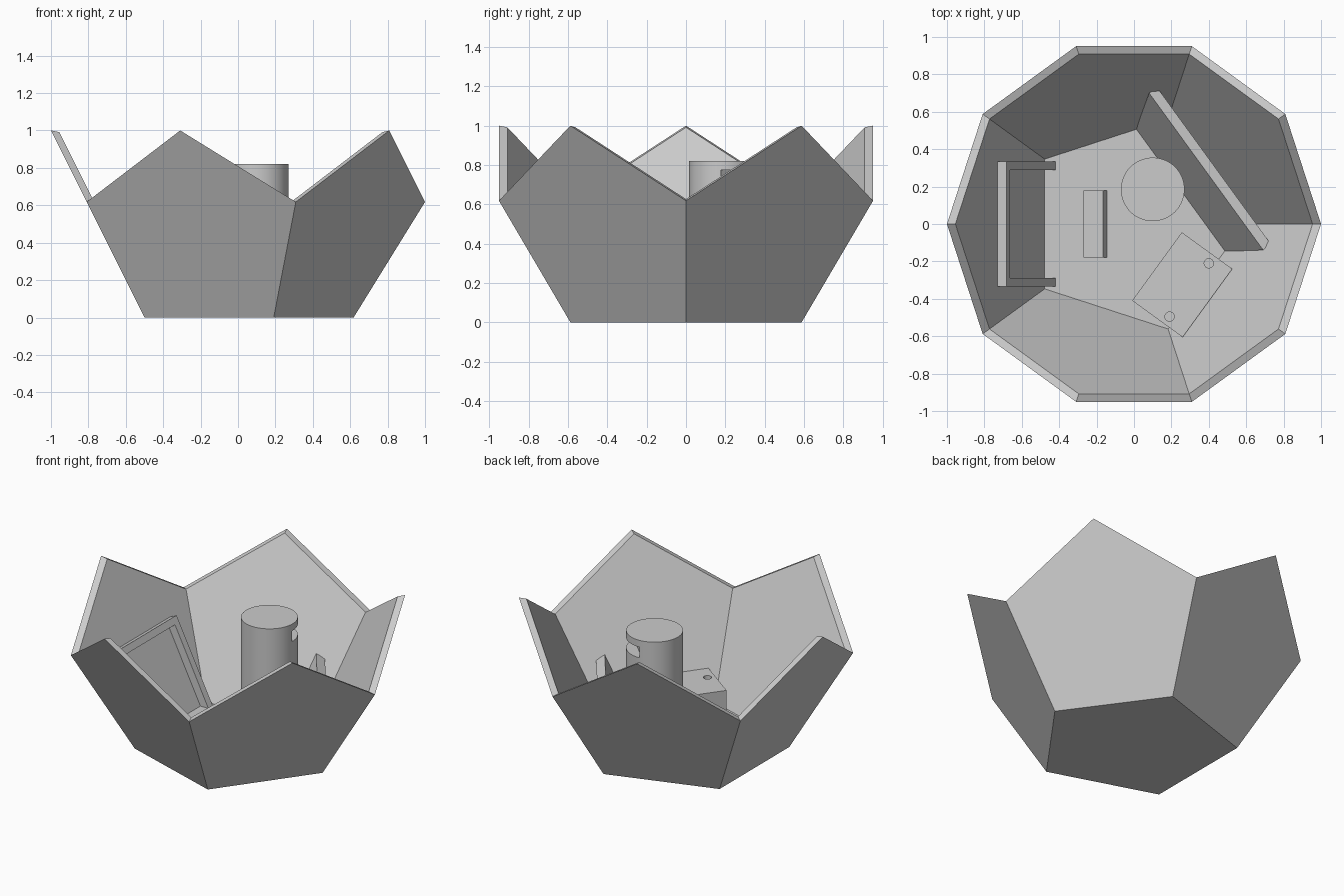
import bpy, bmesh
from math import sin, cos, radians, sqrt
from mathutils import Vector

if "Cube" in bpy.data.objects:
    bpy.data.objects.remove(bpy.data.objects["Cube"])

grey = bpy.data.materials.new("plain grey")
grey.use_nodes = True
colour = (0.6, 0.6, 0.6, 1)
grey.diffuse_color = colour
grey.node_tree.nodes["Principled BSDF"].inputs["Base Color"].default_value = colour

PHI = (1 + sqrt(5)) / 2
FLOOR = 0.036       # height of the inner floor
INNER = 0.955       # inner skin relative to outer skin


def finish(name, bm):
    bmesh.ops.recalc_face_normals(bm, faces=bm.faces)
    mesh = bpy.data.meshes.new(name)
    bm.to_mesh(mesh)
    bm.free()
    mesh.materials.append(grey)
    ob = bpy.data.objects.new(name, mesh)
    bpy.context.collection.objects.link(ob)
    return ob


def prism(name, azimuth, profile, start, end, flare=0.0):
    """Sweep an (outward, height) profile sideways; flare widens it upward."""
    a = radians(azimuth)
    out, side = Vector((cos(a), sin(a), 0)), Vector((-sin(a), cos(a), 0))
    bm = bmesh.new()
    rings = []
    for t, sign in ((start, -1), (end, 1)):
        rings.append([bm.verts.new(out * r + side * (t + sign * flare * (z - FLOOR)) + Vector((0, 0, z)))
                      for r, z in profile])
    n = len(profile)
    for ring in rings:
        bm.faces.new(ring)
    for i in range(n):
        j = (i + 1) % n
        bm.faces.new((rings[0][i], rings[0][j], rings[1][j], rings[1][i]))
    return finish(name, bm)


def cylinder(name, x, y, z0, z1, radius, segments=64):
    bm = bmesh.new()
    bmesh.ops.create_cone(bm, cap_ends=True, segments=segments,
                          radius1=radius, radius2=radius, depth=z1 - z0)
    bmesh.ops.translate(bm, verts=bm.verts, vec=(x, y, (z0 + z1) / 2))
    return finish(name, bm)


def cut(target, cutter):
    cutter.hide_render = True
    cutter.hide_viewport = True
    cutter.display_type = 'WIRE'
    mod = target.modifiers.new("cut", 'BOOLEAN')
    mod.operation = 'DIFFERENCE'
    mod.solver = 'EXACT'
    mod.object = cutter


# Bowl: lower six faces of a hollow dodecahedron
bm = bmesh.new()
centre = Vector((0, 0, PHI / 2))
skins = []
for scale in (1, INNER):
    def ring(radius, z, turn):
        pts = [Vector((radius * cos(radians(72 * i + turn)), radius * sin(radians(72 * i + turn)), z))
               for i in range(5)]
        return [bm.verts.new(centre + (p - centre) * scale) for p in pts]
    base, mid, tip = ring(1 / PHI, 0, 0), ring(1, 1 / PHI, 0), ring(1, 1, 36)
    bm.faces.new(base)
    for i in range(5):
        j = (i + 1) % 5
        bm.faces.new((base[i], base[j], mid[j], tip[i], mid[i]))
    skins.append([v for pair in zip(mid, tip) for v in pair])
outer, inner = skins
for i in range(10):
    j = (i + 1) % 10
    bm.faces.new((outer[i], outer[j], inner[j], inner[i]))
finish("bowl_shell", bm)

# Frame leaning on the side wall
rail = [(0.419, FLOOR), (0.4775, FLOOR), (0.73, 0.541), (0.683, 0.564)]
beam = [(0.663, 0.524), (0.71, 0.501), (0.73, 0.541), (0.683, 0.564)]
prism("frame_rail_front", 180, rail, 0.29, 0.335)
prism("frame_rail_back", 180, rail, -0.335, -0.29)
prism("frame_top_beam", 180, beam, -0.29, 0.29)

# Low step on the floor
prism("floor_step", 0, [(-0.27, FLOOR), (-0.27, 0.08), (-0.165, 0.08), (-0.145, FLOOR)], -0.18, 0.18)

# Sloping partition
prism("partition", 36, [(0.308, FLOOR), (0.477, 0.376), (0.529, 0.35), (0.372, FLOOR)],
      -0.405, 0.405, flare=0.335)

# Counter against the wall, with two round holes
counter = prism("counter", -36, [(0.233, FLOOR), (0.233, 0.225), (0.566, 0.225), (0.474, FLOOR)],
                -0.337, 0.1145)
for k, (x, y) in enumerate(((0.4, -0.21), (0.19, -0.495))):
    cut(counter, cylinder(f"counter_hole_cutter_{k + 1}", x, y, 0.2, 0.26, 0.025, 24))

# Upright drum with a slot in its side
drum = cylinder("drum", 0.1, 0.185, FLOOR, 0.82, 0.17)
slot = prism("drum_slot_cutter", 45, [(0.1, 0.705), (0.1, 0.775), (0.24, 0.775), (0.24, 0.705)],
             -0.125, 0.125)
slot.location = (0.1, 0.185, 0)
cut(drum, slot)
bpy.ops.object.select_all(action='DESELECT')
drum.select_set(True)
bpy.context.view_layer.objects.active = drum
bpy.ops.object.shade_smooth_by_angle(angle=radians(30))
